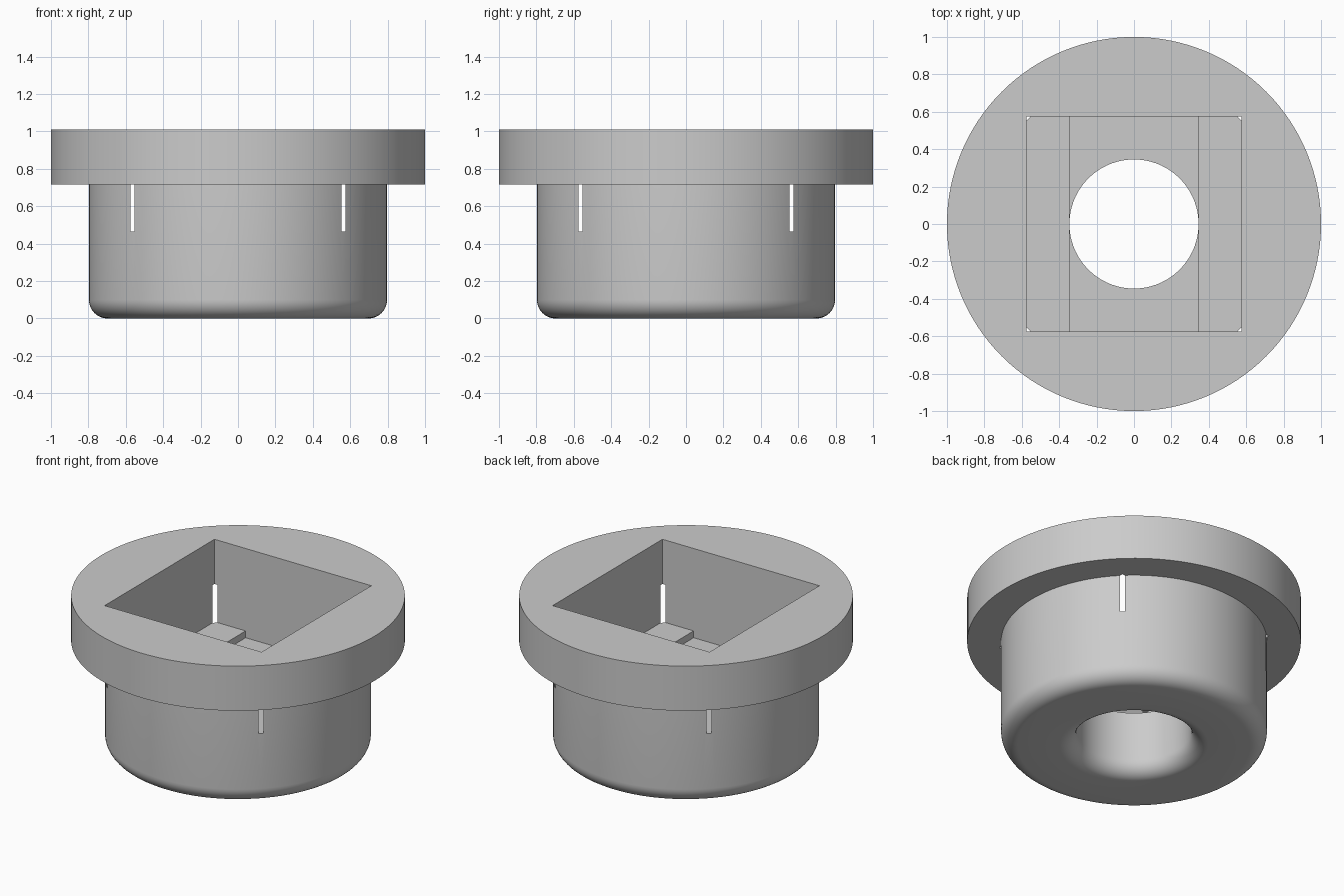
import bpy, bmesh, math
from mathutils import Vector

cube = bpy.data.objects.get("Cube")
if cube:
    bpy.data.objects.remove(cube, do_unlink=True)

# Main dimensions
HOLE_R, BODY_R, FLANGE_R = 0.345, 0.797, 1.0
FLANGE_Z, TOP_Z, FILLET = 0.715, 1.01, 0.1
POCKET, LEDGE_Z, CHANNEL_Z = 0.574, 0.465, 0.42
SEGMENTS, STEPS = 128, 10

grey = bpy.data.materials.new("plain grey")
grey.use_nodes = True
colour = (0.6, 0.6, 0.6, 1)
grey.diffuse_color = colour
grey.node_tree.nodes["Principled BSDF"].inputs["Base Color"].default_value = colour


def make_object(name, bm):
    bmesh.ops.recalc_face_normals(bm, faces=bm.faces)
    mesh = bpy.data.meshes.new(name)
    bm.to_mesh(mesh)
    bm.free()
    mesh.materials.append(grey)
    obj = bpy.data.objects.new(name, mesh)
    bpy.context.collection.objects.link(obj)
    return obj


def fillet(cx, start, end):
    """Quarter arc points, centred at height FILLET."""
    for i in range(STEPS + 1):
        a = math.radians(start + (end - start) * i / STEPS)
        yield (cx + FILLET * math.cos(a), FILLET + FILLET * math.sin(a))


def lathe(name, profile):
    bm = bmesh.new()
    verts = [bm.verts.new((r, 0, z)) for r, z in profile]
    edges = [bm.edges.new((a, b)) for a, b in zip(verts, verts[1:] + verts[:1])]
    bmesh.ops.spin(bm, geom=verts + edges, cent=(0, 0, 0), axis=(0, 0, 1),
                   angle=math.tau, steps=SEGMENTS)
    bmesh.ops.remove_doubles(bm, verts=bm.verts, dist=0.0001)
    return make_object(name, bm)


# Flanged bushing with a bore, rounded at both lower edges
profile = [(HOLE_R, TOP_Z)]
profile += fillet(HOLE_R + FILLET, 180, 270)
profile += fillet(BODY_R - FILLET, 270, 360)
profile += [(BODY_R, FLANGE_Z), (FLANGE_R, FLANGE_Z), (FLANGE_R, TOP_Z)]
body = lathe("flanged_bushing", profile)

# Square pocket with a shallow channel in its floor; its corners pierce the body
channel = HOLE_R + 0.001
half = [(channel, CHANNEL_Z), (channel, LEDGE_Z), (POCKET, LEDGE_Z), (POCKET, TOP_Z + 0.2)]
section = half + [(-x, z) for x, z in reversed(half)]
bm = bmesh.new()
face = bm.faces.new([bm.verts.new((x, -POCKET, z)) for x, z in section])
grown = bmesh.ops.extrude_face_region(bm, geom=[face])["geom"]
bmesh.ops.translate(bm, vec=Vector((0, 2 * POCKET, 0)),
                    verts=[v for v in grown if isinstance(v, bmesh.types.BMVert)])
cutter = make_object("pocket_cutter", bm)
cutter.hide_render = True

# Cut the pocket, then drop the cutter
bpy.ops.object.select_all(action="DESELECT")
body.select_set(True)
bpy.context.view_layer.objects.active = body
cut = body.modifiers.new("pocket", "BOOLEAN")
cut.operation = "DIFFERENCE"
cut.solver = "EXACT"
cut.object = cutter
bpy.ops.object.modifier_apply(modifier=cut.name)
bpy.data.objects.remove(cutter, do_unlink=True)
bpy.ops.object.shade_smooth_by_angle(angle=math.radians(30))
